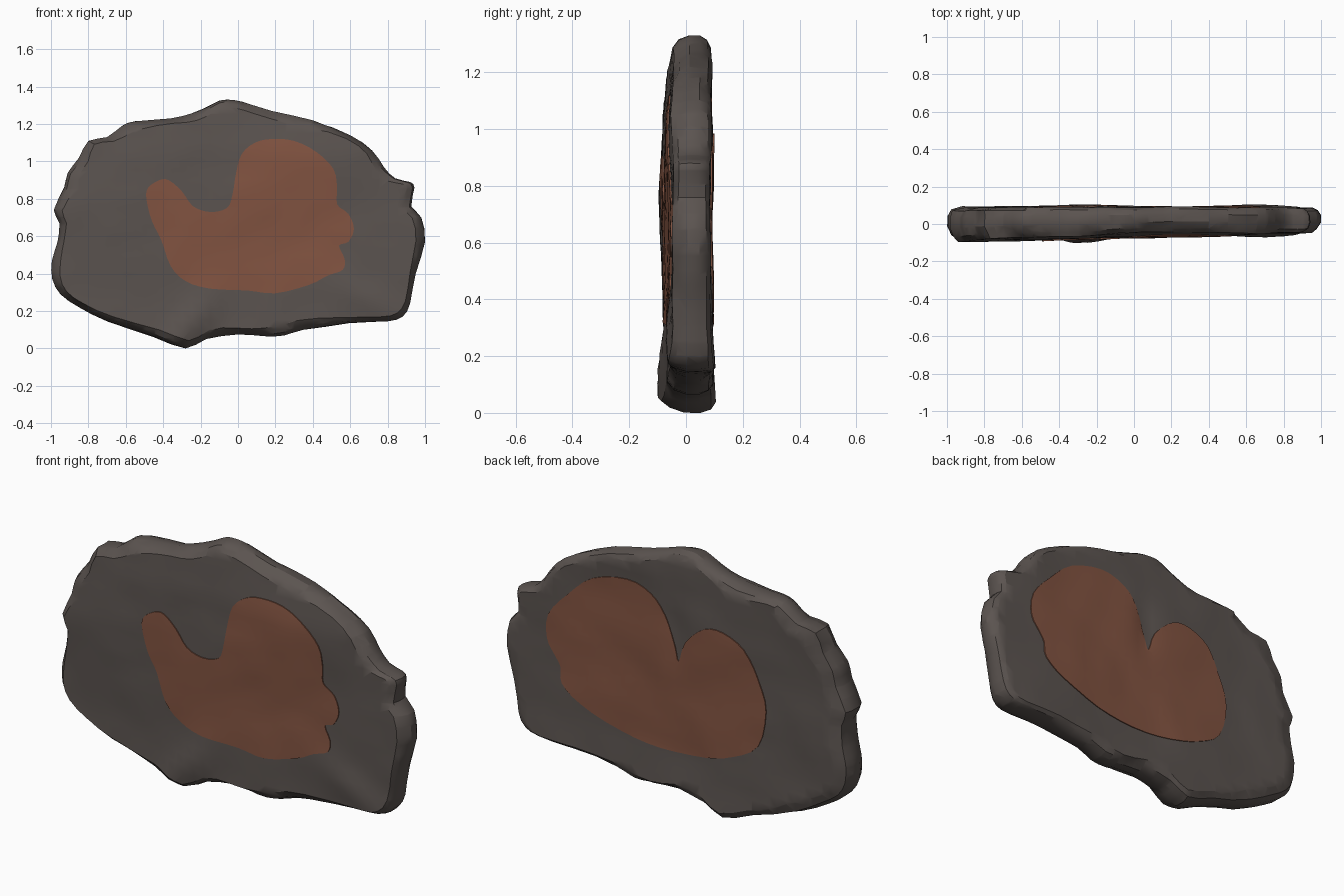
import bpy, bmesh, math
from mathutils import Vector, noise

if "Cube" in bpy.data.objects:
    bpy.data.objects.remove(bpy.data.objects["Cube"], do_unlink=True)

CENTRE = Vector((0, .66))
STEP = .05


def make_material(name, colour):
    mat = bpy.data.materials.new(name)
    mat.use_nodes = True
    mat.diffuse_color = (*colour, 1)
    mat.node_tree.nodes["Principled BSDF"].inputs["Base Color"].default_value = (*colour, 1)
    return mat


rock = make_material("dark slate", (.105, .088, .080))
clay = make_material("rust brown", (.225, .088, .053))


def smooth_loop(points, steps):
    """Closed Catmull-Rom curve through the points."""
    pts = [Vector(p) for p in points]
    count, result = len(pts), []
    for i in range(count):
        a, b, c, d = (pts[(i + k) % count] for k in (-1, 0, 1, 2))
        for s in range(steps):
            t = s / steps
            result.append(.5 * (2 * b + (c - a) * t + (2 * a - 5 * b + 4 * c - d) * t ** 2
                                + (3 * b - a - 3 * c + d) * t ** 3))
    return result


def bump(x, z, cx, cz, width, height, angle=0):
    """Soft raised ridge, three times longer along its angle than across it."""
    dx, dz = x - cx, z - cz
    along = dx * math.cos(angle) + dz * math.sin(angle)
    across = dz * math.cos(angle) - dx * math.sin(angle)
    return height * math.exp(-(along / (3 * width)) ** 2 - (across / width) ** 2)


def relief(x, z, seed):
    """Gentle split-stone unevenness, stretched diagonally."""
    broad = noise.noise(Vector((x * 2 + z, z * 3 - x, seed)))
    fine = noise.noise(Vector((x * 5 + z * 3, z * 8 - x * 4, seed + 5)))
    return .010 * broad + .004 * fine


def front_y(x, z):
    y = -.066 + .022 * x + relief(x, z, 1)
    y -= bump(x, z, -.26, .13, .07, .03, math.radians(50))
    y -= bump(x, z, .72, .25, .07, .02, math.radians(-30))
    y -= bump(x, z, -.6, .75, .2, .012)
    return y + .02 * max(0, z - 1.05) / .25


def back_y(x, z):
    y = .088 + relief(x, z, 9) + .018 * max(0, .3 - z) / .3
    y += bump(x, z, .1, 1.2, .08, .008)
    return y - bump(x, z, 0, .87, .05, .012, math.radians(90))


def slice_mesh(bm):
    """Cut the mesh along a regular grid so that it can follow the relief."""
    for axis in (Vector((1, 0, 0)), Vector((0, 0, 1))):
        for i in range(-21, 28):
            geom = bm.verts[:] + bm.edges[:] + bm.faces[:]
            bmesh.ops.bisect_plane(bm, geom=geom, dist=1e-5, plane_no=axis,
                                   plane_co=axis * (i * STEP + .003))


def finish(bm, name, mat, angle):
    bmesh.ops.recalc_face_normals(bm, faces=bm.faces)
    mesh = bpy.data.meshes.new(name)
    bm.to_mesh(mesh)
    bm.free()
    mesh.materials.append(mat)
    obj = bpy.data.objects.new(name, mesh)
    bpy.context.collection.objects.link(obj)
    bpy.ops.object.select_all(action='DESELECT')
    obj.select_set(True)
    bpy.context.view_layer.objects.active = obj
    bpy.ops.object.shade_smooth_by_angle(angle=math.radians(angle))
    return obj


def prism(rings):
    """Stack of matching closed rings, capped at both ends."""
    bm = bmesh.new()
    loops = [[bm.verts.new(p) for p in ring] for ring in rings]
    for lower, upper in zip(loops, loops[1:]):
        for i in range(len(lower)):
            j = (i + 1) % len(lower)
            bm.faces.new((lower[i], lower[j], upper[j], upper[i]))
    bm.faces.new(loops[0])
    bm.faces.new(loops[-1])
    return bm


# Stone slab: rings run from front to back, with chipped and bevelled rims
SLAB = [(-.05, 1.33), (-.1, 1.325), (-.15, 1.3), (-.24, 1.26), (-.36, 1.23), (-.55, 1.215),
        (-.62, 1.19), (-.7, 1.13), (-.8, 1.11), (-.85, 1.02), (-.91, .94), (-.93, .86),
        (-.985, .74), (-.955, .67), (-.965, .57), (-.995, .47), (-.995, .37), (-.95, .29),
        (-.85, .22), (-.7, .145), (-.45, .06), (-.28, 0), (-.17, .05), (0, .075),
        (.15, .065), (.25, .07), (.35, .1), (.6, .13), (.8, .145), (.88, .17), (.92, .24),
        (.95, .4), (1, .57), (.98, .7), (.93, .76), (.945, .86), (.92, .89), (.84, .91),
        (.78, .97), (.72, 1.06), (.6, 1.14), (.4, 1.22), (.18, 1.27), (.02, 1.32)]
outline = smooth_loop(SLAB, 2)


def slab_ring(depth, inset, rough, seed):
    ring = []
    for p in outline:
        chip = noise.noise(Vector((p.x * 4, p.y * 4, seed)))
        amount = max(0, inset + rough * chip)
        if depth == 1 and p.x < -.6:
            amount += .04
        q = p + (CENTRE - p).normalized() * amount
        ring.append((q.x, depth, q.y))
    return ring


slab = prism([slab_ring(0, .045, .03, 2), slab_ring(.14, .02, .02, 4), slab_ring(.4, 0, .015, 6),
              slab_ring(.7, 0, .02, 8), slab_ring(.9, .015, .02, 3), slab_ring(1, .04, .03, 7)])
slice_mesh(slab)
for v in slab.verts:
    x, depth, z = v.co
    near, far = front_y(x, z), back_y(x, z)
    v.co.y = near + (far - near) * depth
finish(slab, "stone_slab", rock, 32)


# Thin painted plates that follow the front and back of the slab
def plate(name, points, surface, side):
    edge = smooth_loop(points, 3)
    bm = prism([[(p.x, depth, p.y) for p in edge] for depth in (0, 1)])
    slice_mesh(bm)
    for v in bm.verts:
        v.co.y = surface(v.co.x, v.co.z) + side * (.005 if v.co.y > .5 else -.003)
    finish(bm, name, mat=clay, angle=40)


FRONT = [(-.49, .8), (-.48, .86), (-.42, .9), (-.37, .9), (-.3, .84), (-.24, .76), (-.15, .73),
         (-.06, .75), (-.03, .82), (-.01, .94), (.02, 1.04), (.09, 1.1), (.18, 1.12), (.3, 1.11),
         (.42, 1.05), (.51, .96), (.53, .86), (.53, .77), (.59, .72), (.62, .64), (.59, .57),
         (.54, .55), (.57, .48), (.56, .42), (.48, .39), (.38, .34), (.2, .295), (.05, .31),
         (-.15, .32), (-.28, .36), (-.36, .44), (-.41, .58), (-.46, .68)]
BACK = [(.74, .68), (.73, .81), (.62, .94), (.48, 1.06), (.28, 1.11), (.14, 1.07), (.06, .98),
        (.005, .83), (-.02, .76), (-.06, .87), (-.17, .97), (-.28, .98), (-.4, .92), (-.48, .78),
        (-.525, .63), (-.48, .44), (-.34, .35), (-.17, .3), (.08, .28), (.31, .31), (.54, .39),
        (.65, .47), (.66, .55), (.69, .6)]
plate("front_patch", FRONT, front_y, -1)
plate("back_patch", BACK, back_y, 1)
